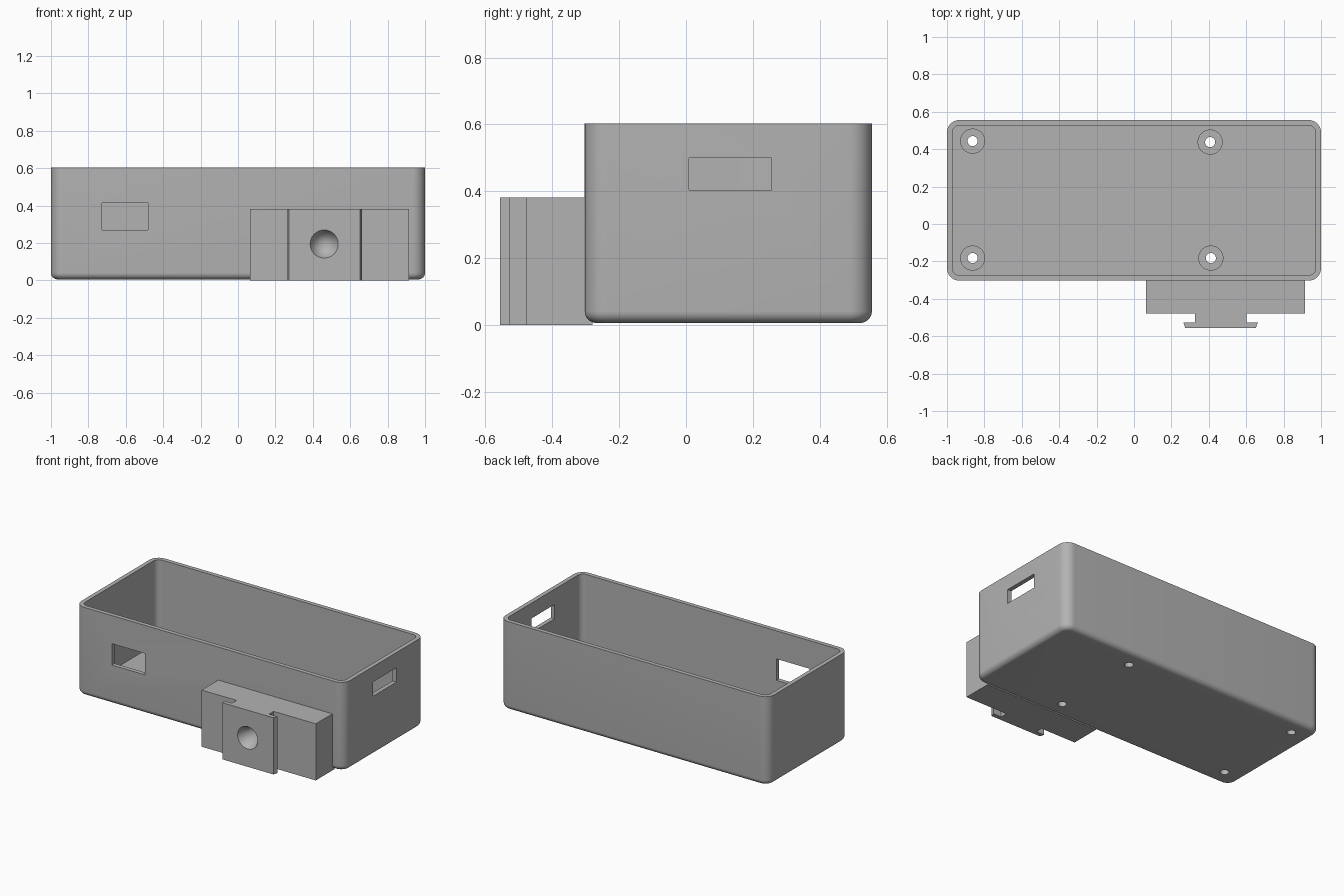
import bpy, bmesh, math
from mathutils import Matrix

cube = bpy.data.objects.get("Cube")
if cube:
    bpy.data.objects.remove(cube, do_unlink=True)

grey = bpy.data.materials.new("plain grey")
grey.use_nodes = True
COLOUR = (0.45, 0.45, 0.45, 1)
grey.diffuse_color = COLOUR
grey.node_tree.nodes["Principled BSDF"].inputs["Base Color"].default_value = COLOUR

# Case extents
X, FRONT, BACK, BOTTOM, TOP = 1.0, -0.303, 0.556, 0.006, 0.603
WALL, CORNER, FILLET = 0.029, 0.067, 0.035


def make_object(name, bm):
    bmesh.ops.recalc_face_normals(bm, faces=bm.faces)
    mesh = bpy.data.meshes.new(name)
    bm.to_mesh(mesh)
    bm.free()
    obj = bpy.data.objects.new(name, mesh)
    bpy.context.collection.objects.link(obj)
    mesh.materials.append(grey)
    return obj


def add_box(bm, low, high):
    size = [b - a for a, b in zip(low, high)]
    centre = [(a + b) / 2 for a, b in zip(low, high)]
    matrix = Matrix.Translation(centre) @ Matrix.Diagonal((*size, 1))
    bmesh.ops.create_cube(bm, size=1, matrix=matrix)


def add_cylinder(bm, x, y, low, high, radius):
    bmesh.ops.create_cone(bm, cap_ends=True, segments=40, radius1=radius, radius2=radius,
                          depth=high - low, matrix=Matrix.Translation((x, y, (low + high) / 2)))


def cut(obj, cutter):
    mod = obj.modifiers.new("cut", 'BOOLEAN')
    mod.operation, mod.solver, mod.object = 'DIFFERENCE', 'EXACT', cutter
    bpy.context.view_layer.objects.active = obj
    bpy.ops.object.modifier_apply(modifier=mod.name)


def rounded_ring(bm, inset, z, steps=10):
    """Rounded rectangle following the case outline, moved inwards."""
    radius = CORNER - inset
    corners = [(X, BACK), (-X, BACK), (-X, FRONT), (X, FRONT)]
    ring = []
    for i, (cx, cy) in enumerate(corners):
        px = cx - math.copysign(CORNER, cx)
        py = cy - math.copysign(CORNER, cy)
        for k in range(steps + 1):
            a = math.pi / 2 * (i + k / steps)
            ring.append(bm.verts.new((px + radius * math.cos(a), py + radius * math.sin(a), z)))
    return ring


# Case: one closed shell, from the rounded underside over the rim to the floor
bm = bmesh.new()
sections = []
for k in range(9):
    a = math.pi / 2 * k / 8
    sections.append((FILLET * (1 - math.sin(a)), BOTTOM + FILLET * (1 - math.cos(a))))
sections += [(0, TOP), (WALL, TOP), (WALL, BOTTOM + WALL)]
rings = [rounded_ring(bm, inset, z) for inset, z in sections]
for r, s in zip(rings, rings[1:]):
    for i in range(len(r)):
        j = (i + 1) % len(r)
        bm.faces.new((r[i], r[j], s[j], s[i]))
bm.faces.new(rings[0])
bm.faces.new(rings[-1])
case = make_object("case", bm)

# Standoffs on the floor
posts = [(-0.863, 0.443), (0.407, 0.438), (-0.863, -0.182), (0.411, -0.182)]
bm = bmesh.new()
for x, y in posts:
    add_cylinder(bm, x, y, BOTTOM + 0.02, 0.11, 0.067)
standoffs = make_object("standoffs", bm)

# Rail mount on the front: block, neck and tapered head as one profile
profile = [(0.065, -0.28), (0.065, -0.479), (0.325, -0.479), (0.325, -0.527), (0.264, -0.527),
           (0.274, -0.556), (0.652, -0.556), (0.662, -0.527), (0.601, -0.527), (0.601, -0.479),
           (0.914, -0.479), (0.914, -0.28)]
bm = bmesh.new()
face = bm.faces.new([bm.verts.new((x, y, 0)) for x, y in profile])
lifted = bmesh.ops.extrude_face_region(bm, geom=[face])["geom"]
bmesh.ops.translate(bm, vec=(0, 0, 0.381), verts=[v for v in lifted if isinstance(v, bmesh.types.BMVert)])
rail_mount = make_object("rail_mount", bm)

# Screw holes through posts and floor
bm = bmesh.new()
for x, y in posts:
    add_cylinder(bm, x, y, -0.1, 0.3, 0.027)
hole_cutter = make_object("screw_hole_cutter", bm)

# Port openings in the front and left walls
bm = bmesh.new()
add_box(bm, (-0.727, FRONT - 0.1, 0.27), (-0.48, FRONT + 0.1, 0.414))
add_box(bm, (X - 0.1, 0.009, 0.404), (X + 0.1, 0.256, 0.5))
port_cutter = make_object("port_cutter", bm)

# Conical recess in the mount head
bm = bmesh.new()
bmesh.ops.create_cone(bm, cap_ends=True, segments=48, radius1=0.08, radius2=0, depth=0.16,
                      matrix=Matrix.Translation((0.461, -0.486, 0.195)) @ Matrix.Rotation(-math.pi / 2, 4, 'X'))
recess_cutter = make_object("recess_cutter", bm)

cut(case, port_cutter)
cut(case, hole_cutter)
cut(standoffs, hole_cutter)
cut(rail_mount, recess_cutter)
for cutter in (hole_cutter, port_cutter, recess_cutter):
    bpy.data.objects.remove(cutter, do_unlink=True)

bpy.ops.object.select_all(action='DESELECT')
for obj in (case, standoffs, rail_mount):
    obj.select_set(True)
bpy.context.view_layer.objects.active = case
bpy.ops.object.shade_smooth_by_angle(angle=math.radians(30))
